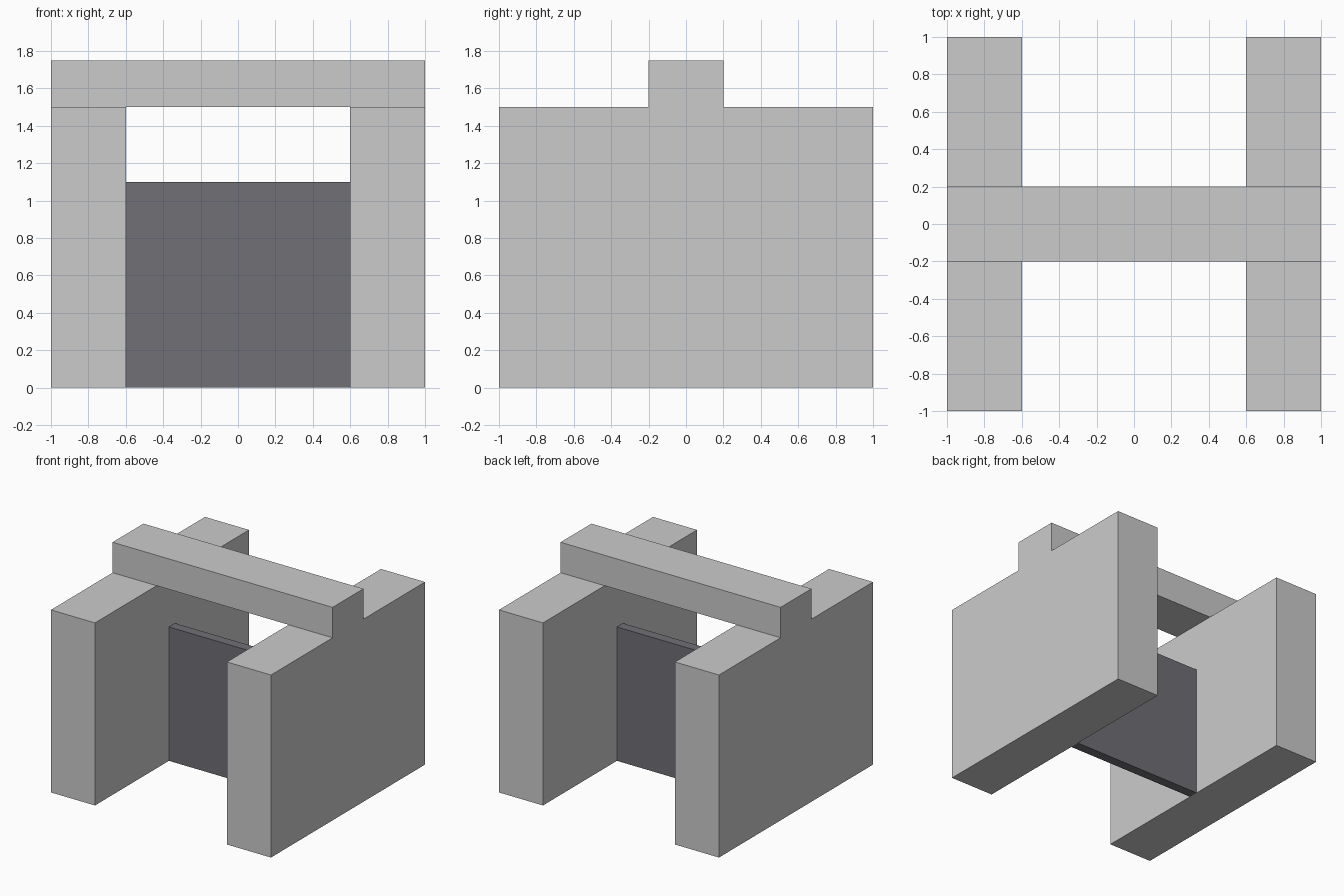
import bpy

if "Cube" in bpy.data.objects:
    bpy.data.objects.remove(bpy.data.objects["Cube"])


def box(name, lo, hi):
    """Axis-aligned box between two corners."""
    centre = [(a + b) / 2 for a, b in zip(lo, hi)]
    bpy.ops.mesh.primitive_cube_add(size=1, location=centre)
    obj = bpy.context.object
    obj.name = name
    obj.scale = [b - a for a, b in zip(lo, hi)]
    bpy.ops.object.transform_apply(location=False, rotation=False, scale=True)
    return obj


# Side walls
for side, x in (("left", -0.8), ("right", 0.8)):
    box(side + "_wall", (x - 0.2, -1, 0), (x + 0.2, 1, 1.5))

# Beam spanning both walls
box("top_beam", (-1, -0.2, 1.5), (1, 0.2, 1.75))

# Thin gate panel between the walls
gate = box("gate_panel", (-0.6, -0.04, 0), (0.6, 0.04, 1.1))
metal = bpy.data.materials.new("dark_metal")
metal.diffuse_color = (0.16, 0.16, 0.18, 1)
metal.use_nodes = True
metal.node_tree.nodes["Principled BSDF"].inputs["Base Color"].default_value = metal.diffuse_color
gate.data.materials.append(metal)
